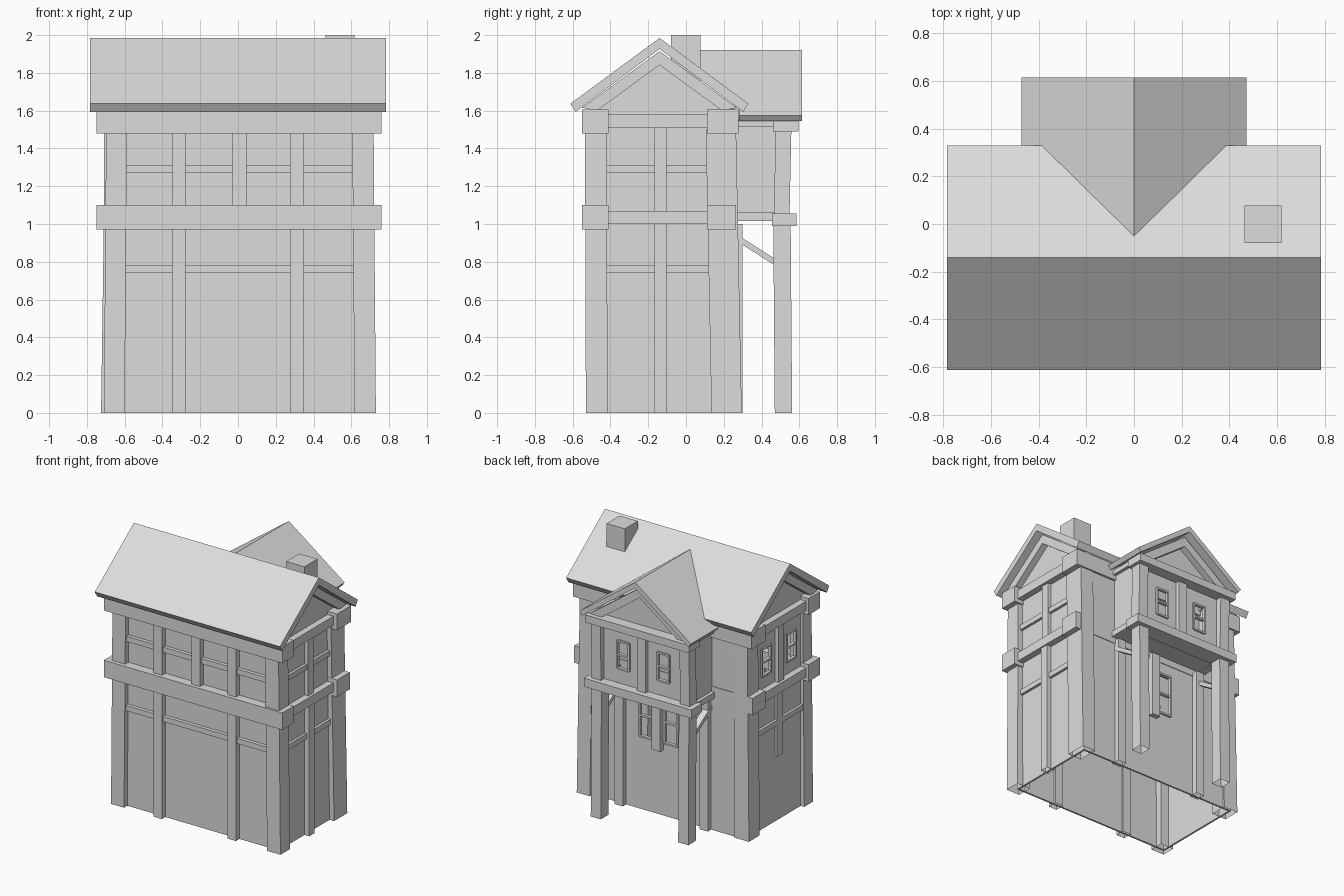
import bpy, bmesh
from mathutils import Vector

cube = bpy.data.objects.get("Cube")
if cube:
    bpy.data.objects.remove(cube)

grey = bpy.data.materials.new("plain_grey")
grey.use_nodes = True
grey.diffuse_color = (0.72, 0.72, 0.72, 1)
grey.node_tree.nodes["Principled BSDF"].inputs["Base Color"].default_value = (0.72, 0.72, 0.72, 1)


def finish(name, bm):
    bmesh.ops.recalc_face_normals(bm, faces=bm.faces)
    me = bpy.data.meshes.new(name)
    bm.to_mesh(me)
    bm.free()
    me.materials.append(grey)
    ob = bpy.data.objects.new(name, me)
    bpy.context.collection.objects.link(ob)
    return ob


def beam(name, x, y, z, lean=(0, 0)):
    """Box from three (low, high) ranges; lean shifts its top. Boxes on the ground are open below."""
    bm = bmesh.new()
    bmesh.ops.create_cube(bm, size=1)
    if z[0] == 0:
        bmesh.ops.delete(bm, geom=[f for f in bm.faces if f.normal.z < -0.9], context="FACES")
    for v in bm.verts:
        top = v.co.z > 0
        v.co = Vector([r[0] if c < 0 else r[1] for c, r in zip(v.co, (x, y, z))])
        if top:
            v.co.x += lean[0]
            v.co.y += lean[1]
    return finish(name, bm)


def around(c, w):
    return (c - w / 2, c + w / 2)


def span(a, b):
    return (min(a, b), max(a, b))


def prism(name, pts, axis, a, b):
    """Extrude a side profile along x (points are y, z) or along y (points are x, z)."""
    place = (lambda p: (a, p[0], p[1])) if axis == "x" else (lambda p: (p[0], a, p[1]))
    bm = bmesh.new()
    face = bm.faces.new([bm.verts.new(place(p)) for p in pts])
    ext = bmesh.ops.extrude_face_region(bm, geom=[face], use_keep_orig=True)
    step = Vector((b - a, 0, 0)) if axis == "x" else Vector((0, b - a, 0))
    bmesh.ops.translate(bm, vec=step, verts=[g for g in ext["geom"] if isinstance(g, bmesh.types.BMVert)])
    return finish(name, bm)


def hollow(ob, direction, holes):
    """Remove the face looking in one direction, thicken the walls and cut the openings."""
    bm = bmesh.new()
    bm.from_mesh(ob.data)
    gone = [f for f in bm.faces if f.normal.dot(Vector(direction)) > 0.99]
    bmesh.ops.delete(bm, geom=gone, context="FACES")
    bm.to_mesh(ob.data)
    bm.free()
    shell = ob.modifiers.new("walls", "SOLIDIFY")
    shell.thickness = 0.02
    cutters = [beam("opening_cutter", *h) for h in holes]
    for c in cutters:
        c.hide_render = True
        cut = ob.modifiers.new("opening", "BOOLEAN")
        cut.operation = "DIFFERENCE"
        cut.solver = "EXACT"
        cut.object = c
    bpy.context.view_layer.objects.active = ob
    for m in list(ob.modifiers):
        bpy.ops.object.modifier_apply(modifier=m.name)
    for c in cutters:
        bpy.data.objects.remove(c)


def window_frame(name, axis, at, c, z, w):
    """Frame and middle bar; axis is the direction the wall faces."""
    d, t = around(at, 0.025), 0.014
    mid = (z[0] + z[1]) / 2
    parts = [(around(c - w / 2, t), z), (around(c + w / 2, t), z)]
    parts += [((c - w / 2, c + w / 2), around(h, t)) for h in (z[0], mid, z[1])]
    for r, h in parts:
        beam(name, *((d, r, h) if axis == "x" else (r, d, h)))


# Main house shell with its openings
UP, LOW = (1.17, 1.38), (0.56, 0.88)
side_windows, wing_windows, back_windows = (-0.29, 0.01), (-0.17, 0.17), (-0.06, 0.15)
body = prism("house_walls", [(-0.48, 0), (0.26, 0), (0.26, 1.6), (-0.14, 1.9), (-0.48, 1.65)], "x", -0.68, 0.68)
holes = [((-0.75, -0.6), around(y, 0.11), UP) for y in side_windows]
holes += [(around(x, 0.11), (0.2, 0.32), LOW) for x in back_windows]
hollow(body, (0, 0, -1), holes)
for y in side_windows:
    window_frame("side_window_frame", "x", -0.68, y, UP, 0.11)
for x in back_windows:
    window_frame("back_window_frame", "y", 0.26, x, LOW, 0.11)

# Rear wing shell
wing = prism("wing_walls", [(-0.4, 1.02), (0.4, 1.02), (0.4, 1.55), (0, 1.84), (-0.4, 1.55)], "y", 0.25, 0.51)
hollow(wing, (0, -1, 0), [(around(x, 0.1), (0.45, 0.6), UP) for x in wing_windows])
for x in wing_windows:
    window_frame("wing_window_frame", "y", 0.51, x, UP, 0.1)

# Corner posts, each a little crooked
beam("front_right_corner_post", (-0.71, -0.6), (-0.52, -0.415), (0, 1.5), (0.012, 0))
beam("front_left_corner_post", (0.617, 0.73), (-0.53, -0.415), (0, 1.5), (-0.012, -0.005))
beam("back_right_corner_post", (-0.725, -0.605), (0.145, 0.275), (0, 1.5), (0.022, -0.012))
beam("back_left_corner_post", (0.607, 0.718), (0.135, 0.295), (0, 1.5), (-0.005, -0.03))

# Timbers that repeat on both sides
for s in (-1, 1):
    beam("side_post_upper", span(s * 0.65, s * 0.71), around(-0.135, 0.065), (1.05, 1.53))
    beam("side_post_lower", span(s * 0.65, s * 0.71 + 0.01), around(-0.135, 0.065), (0 if s > 0 else 0.5, 1.02))
    beam("side_rail_lower", span(s * 0.66, s * 0.70), (-0.42, 0.14), (0.74, 0.78))
    if s > 0:
        beam("side_rail_upper", (0.66, 0.70), (-0.42, 0.14), (1.27, 1.31))
    for z in ((1.0, 1.07), (1.51, 1.58)):
        beam("side_band", span(s * 0.66, s * 0.73), (-0.42, 0.14), z)
    beam("front_post", around(s * 0.313, 0.07), (-0.522, -0.45), (0, 1.5))
    beam("back_post", around(s * 0.36, 0.07), (0.23, 0.3), (0, 1.0))
    rafters = [(-0.55, 1.615), (-0.14, 1.915), (0.27, 1.615), (0.19, 1.6), (-0.14, 1.842), (-0.47, 1.6)]
    prism("gable_rafters", rafters, "x", s * 0.67, s * 0.73)

    # Wing supports
    beam("wing_support_post", around(s * 0.37, 0.085), (0.47, 0.562), (0, 1.0), (0, -0.008))
    beam("wing_corner_post", around(s * 0.375, 0.08), (0.465, 0.548), (1.04, 1.51), (0, 0.01))
    prism("wing_brace", [(0.26, 0.95), (0.48, 0.81), (0.48, 0.775), (0.26, 0.915)], "x", s * 0.35, s * 0.4)
    for z in ((1.015, 1.06), (1.515, 1.55)):
        beam("wing_side_band", span(s * 0.37, s * 0.425), (0.24, 0.47), z)

# Front and back bands
for z, back in (((0.97, 1.1), 0.265), ((1.48, 1.605), 0.277)):
    beam("front_band", (-0.75, 0.76), (-0.55, -0.41), z)
    beam("back_band", (-0.75, 0.76), (0.11, back), z)

# Front middle post and thin rails
beam("front_middle_post", (-0.03, 0.045), (-0.522, -0.45), (1.08, 1.5))
for z in ((0.74, 0.78), (1.27, 1.31)):
    beam("front_rail", (-0.63, 0.62), (-0.508, -0.47), z)

# Back short post
beam("back_short_post", around(0.045, 0.07), (0.23, 0.3), (0.5, 1.0))

# Wing face timbers
beam("wing_lower_band", (-0.455, 0.455), (0.455, 0.585), (0.99, 1.055))
beam("wing_upper_band", (-0.44, 0.44), (0.46, 0.595), (1.49, 1.548))
beam("wing_middle_post", around(0, 0.075), (0.49, 0.54), (1.04, 1.51))
wing_rafters = [(-0.42, 1.55), (0, 1.855), (0.42, 1.55), (0.33, 1.54), (0, 1.78), (-0.33, 1.54)]
prism("wing_rafters", wing_rafters, "y", 0.5, 0.56)

# Main roof
roof = [(-0.612, 1.637), (-0.14, 1.985), (0.33, 1.637), (0.303, 1.593), (-0.14, 1.927), (-0.585, 1.593)]
prism("main_roof", roof, "x", -0.783, 0.783)

# Wing roof, cut to the valleys where it meets the main roof
outline = [(0, -0.05), (0, 0.615), (0.472, 0.615), (0.472, 0.28), (0.34, 0.28)]
for s in (-1, 1):
    bm = bmesh.new()
    top = bm.faces.new([bm.verts.new((s * x, y, 1.92 - 0.73 * x)) for x, y in outline])
    ext = bmesh.ops.extrude_face_region(bm, geom=[top], use_keep_orig=True)
    low = [g for g in ext["geom"] if isinstance(g, bmesh.types.BMVert)]
    bmesh.ops.translate(bm, vec=(-s * 0.022, 0, -0.03), verts=low)
    finish("wing_roof", bm)

# Chimney
beam("chimney", (0.464, 0.618), (-0.08, 0.077), (1.75, 2.0))
